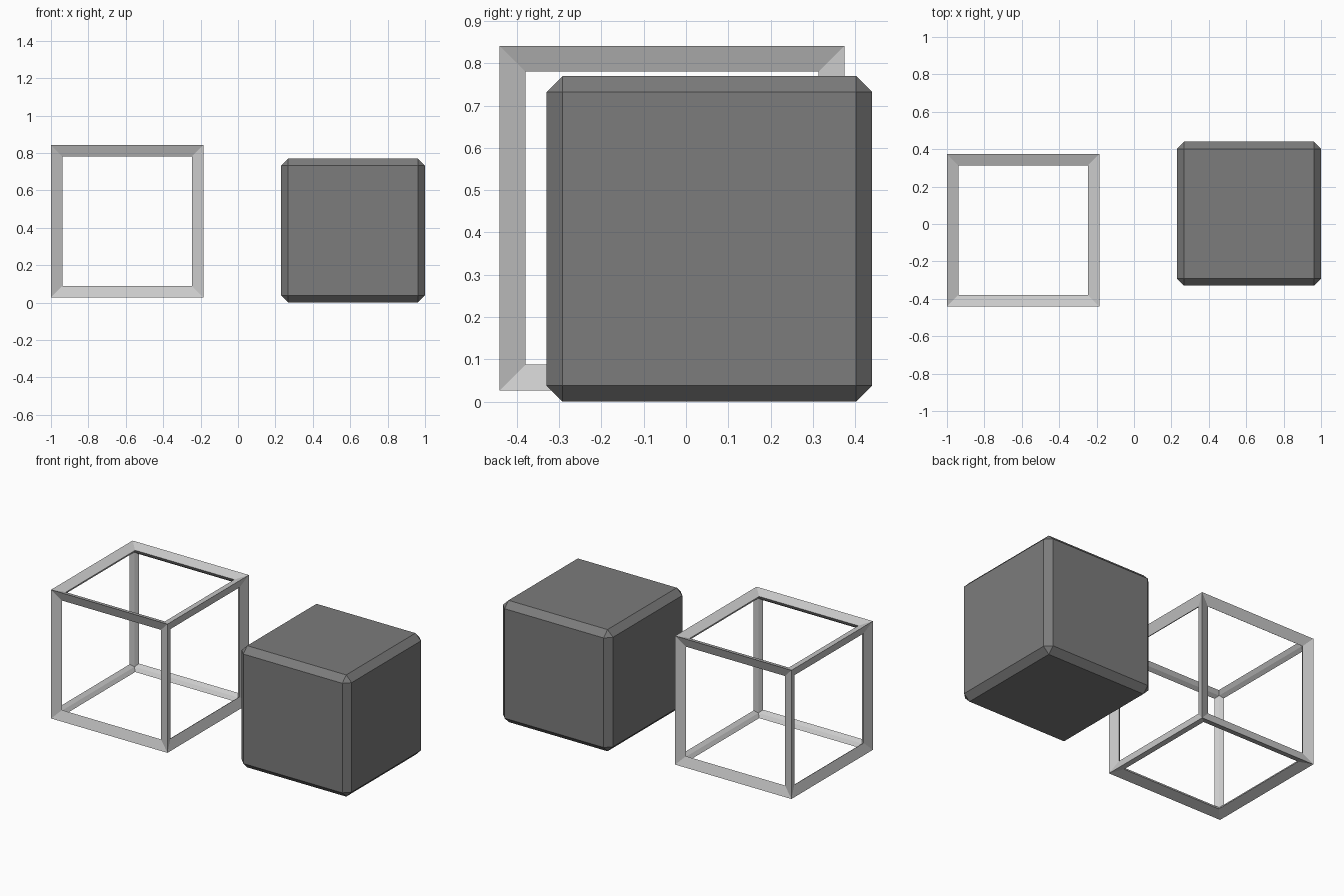
import bpy

if "Cube" in bpy.data.objects:
    bpy.data.objects.remove(bpy.data.objects["Cube"])

SIZE = 0.77


def cube(name, location, grey):
    bpy.ops.mesh.primitive_cube_add(size=SIZE, location=location)
    obj = bpy.context.object
    obj.name = name
    mat = bpy.data.materials.new(name + "_grey")
    mat.diffuse_color = (grey, grey, grey, 1.0)
    mat.use_nodes = True
    mat.node_tree.nodes["Principled BSDF"].inputs["Base Color"].default_value = mat.diffuse_color
    obj.data.materials.append(mat)
    return obj


# Open cube made of thin mitred bars
frame = cube("wire_cube", (-0.593, -0.033, 0.434), 0.52)
wire = frame.modifiers.new("Wireframe", "WIREFRAME")
wire.thickness = SIZE * 0.1
wire.offset = 0.0
wire.use_even_offset = True
wire.use_replace = True

# Solid cube with single flat chamfers
block = cube("chamfered_cube", (0.615, 0.055, SIZE / 2), 0.2)
bevel = block.modifiers.new("Bevel", "BEVEL")
bevel.width = SIZE * 0.05
bevel.segments = 1
